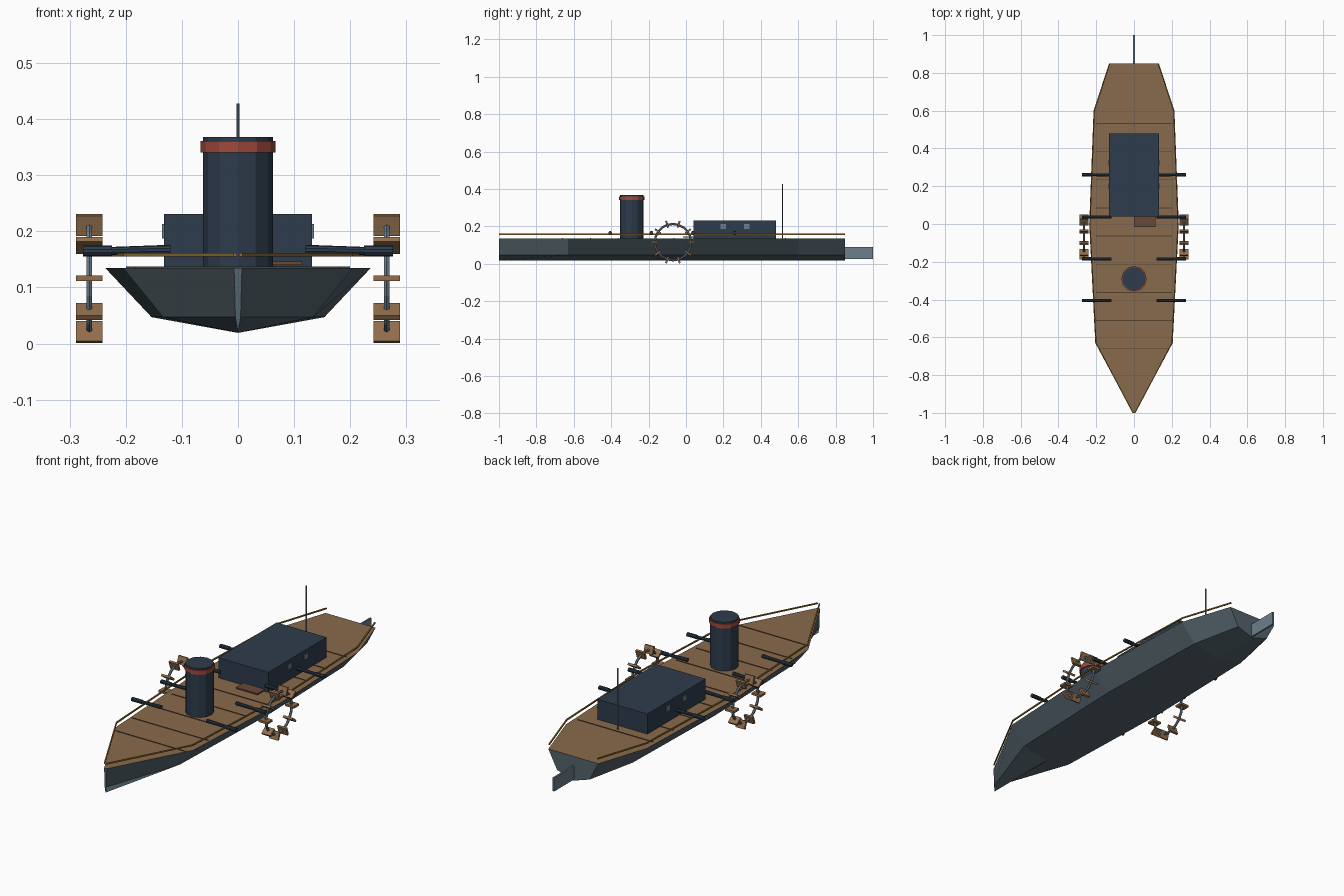
import bpy, bmesh, math
from mathutils import Matrix, Vector

if "Cube" in bpy.data.objects:
    bpy.data.objects.remove(bpy.data.objects["Cube"])


def material(name, r, g, b):
    m = bpy.data.materials.new(name)
    m.diffuse_color = (r, g, b, 1)
    m.use_nodes = True
    m.node_tree.nodes["Principled BSDF"].inputs["Base Color"].default_value = m.diffuse_color
    return m


HULL = material("slate hull", 0.088, 0.125, 0.148)
NAVY = material("dark navy iron", 0.027, 0.045, 0.072)
DECK = material("deck wood", 0.25, 0.143, 0.072)
SEAM = material("dark seam", 0.09, 0.05, 0.025)
RED = material("red band", 0.34, 0.065, 0.045)
BRASS = material("brass rail", 0.28, 0.16, 0.025)
STEEL = material("steel", 0.15, 0.21, 0.26)
PADDLE = material("paddle wood", 0.29, 0.155, 0.072)
STEP = material("step wood", 0.14, 0.07, 0.04)


def finish(name, bm, *mats):
    bmesh.ops.recalc_face_normals(bm, faces=bm.faces)
    me = bpy.data.meshes.new(name)
    bm.to_mesh(me)
    bm.free()
    for m in mats:
        me.materials.append(m)
    ob = bpy.data.objects.new(name, me)
    bpy.context.collection.objects.link(ob)
    return ob


def add_box(bm, centre, size, rot=Matrix()):
    bmesh.ops.create_cube(bm, size=1, matrix=Matrix.Translation(centre) @ rot
                          @ Matrix.Diagonal((*size, 1)))


def box(name, centre, size, mat):
    bm = bmesh.new()
    add_box(bm, centre, size)
    return finish(name, bm, mat)


def add_cone(bm, start, end, r1, r2, sides=12):
    a, b = Vector(start), Vector(end)
    rot = (b - a).to_track_quat('Z', 'Y').to_matrix().to_4x4()
    bmesh.ops.create_cone(bm, cap_ends=True, segments=sides, radius1=r1, radius2=r2,
                          depth=(b - a).length, matrix=Matrix.Translation((a + b) / 2) @ rot)


def rod(name, start, end, r, mat, sides=12):
    bm = bmesh.new()
    add_cone(bm, start, end, r, r, sides)
    return finish(name, bm, mat)


# Hull: V-bottomed sections lofted from bow to stern, wooden deck on top
TOP = 0.135
STATIONS = [(-1.0, 0.007), (-0.63, 0.205), (0.0, 0.237), (0.6, 0.214), (0.85, 0.132)]
bm = bmesh.new()
rings = [[bm.verts.new((x * w, y, z)) for x, z in
          ((-1, TOP), (-0.65, 0.047), (0, 0.019), (0.65, 0.047), (1, TOP))]
         for y, w in STATIONS]
for a, b in zip(rings, rings[1:]):
    for i in range(5):
        j = (i + 1) % 5
        f = bm.faces.new((a[i], a[j], b[j], b[i]))
        f.material_index = 1 if i == 4 else 0
bm.faces.new(rings[0])
bm.faces.new(rings[-1])
finish("hull", bm, HULL, DECK)


def half_width(y):
    for (y0, w0), (y1, w1) in zip(STATIONS, STATIONS[1:]):
        if y <= y1:
            return w0 + (w1 - w0) * (y - y0) / (y1 - y0)


# Deck plank seams
bm = bmesh.new()
for i in range(9):
    y = -0.66 + i * 0.149
    add_box(bm, (0, y, TOP + 0.001), (2 * min(0.2, half_width(y) - 0.005), 0.004, 0.003))
finish("deck_seams", bm, SEAM)

# Rails floating over the deck edges
for side, label in ((-1, "left"), (1, "right")):
    bm = bmesh.new()
    prev = None
    for y, w in STATIONS:
        x = side * max(w - 0.004, 0.005)
        ring = [bm.verts.new((x + dx, y, 0.158 + dz)) for dx, dz in
                ((-0.003, -0.003), (0.003, -0.003), (0.003, 0.003), (-0.003, 0.003))]
        if prev:
            for i in range(4):
                j = (i + 1) % 4
                bm.faces.new((prev[i], prev[j], ring[j], ring[i]))
        else:
            bm.faces.new(ring)
        prev = ring
    bm.faces.new(prev)
    finish(label + "_rail", bm, BRASS)

# Funnel with red band
rod("funnel", (0, -0.29, TOP), (0, -0.29, 0.368), 0.062, NAVY)
bm = bmesh.new()
add_cone(bm, (0, -0.29, 0.34), (0, -0.29, 0.361), 0.067, 0.067)
finish("funnel_band", bm, RED)

# Cabin, windows and step
box("cabin", (0, 0.26, 0.183), (0.264, 0.44, 0.096), NAVY)
bm = bmesh.new()
for sx in (-1, 1):
    for y in (0.2, 0.325):
        add_box(bm, (sx * 0.133, y, 0.2), (0.005, 0.03, 0.026))
finish("cabin_windows", bm, STEEL)
box("deck_step", (0.057, 0.012, 0.143), (0.115, 0.056, 0.006), STEP)

# Mast and rudder
rod("mast", (0, 0.515, TOP), (0, 0.515, 0.428), 0.003, STEEL, 8)
box("rudder", (0, 0.922, 0.058), (0.008, 0.156, 0.065), STEEL)

# Four guns on each side: tapered barrel and thicker muzzle sleeve
for n, y in enumerate((-0.405, -0.185, 0.037, 0.26), 1):
    for side, label in ((-1, "left"), (1, "right")):
        bm = bmesh.new()
        add_cone(bm, (side * 0.12, y, 0.167), (side * 0.23, y, 0.165), 0.009, 0.007, 10)
        add_cone(bm, (side * 0.225, y, 0.165), (side * 0.276, y, 0.165), 0.0095, 0.0095, 10)
        finish(f"{label}_gun_{n}", bm, NAVY)

# Paddle wheels: steel ring with ten boards
CY, CZ = -0.07, 0.116
for side, label in ((-1, "left"), (1, "right")):
    x = side * 0.265
    bpy.ops.mesh.primitive_torus_add(location=(x, CY, CZ), rotation=(0, math.pi / 2, 0),
                                     major_segments=20, minor_segments=6,
                                     major_radius=0.097, minor_radius=0.006)
    ring = bpy.context.object
    ring.name = label + "_wheel_ring"
    ring.data.materials.append(STEEL)
    bm = bmesh.new()
    for i in range(10):
        a = math.tau * i / 10
        add_box(bm, (x, CY + 0.1 * math.cos(a), CZ + 0.1 * math.sin(a)),
                (0.047, 0.038, 0.01), Matrix.Rotation(a, 4, 'X'))
    finish(label + "_wheel_paddles", bm, PADDLE)
